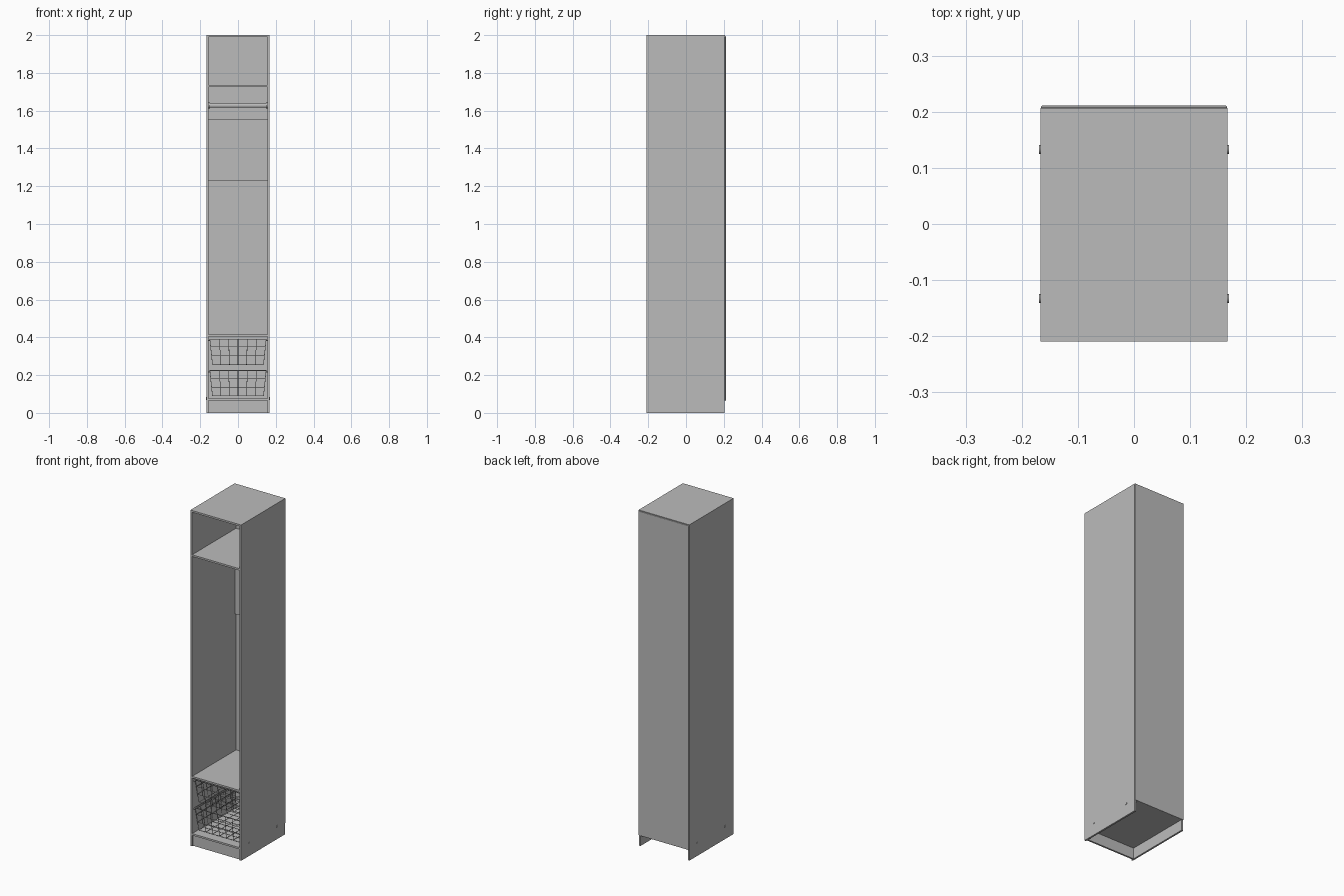
import bpy, bmesh
from math import pi
from mathutils import Matrix

if "Cube" in bpy.data.objects:
    bpy.data.objects.remove(bpy.data.objects["Cube"])

# One plain grey finish
grey = bpy.data.materials.new("light_grey")
grey.use_nodes = True
colour = (0.5, 0.5, 0.5, 1)
grey.diffuse_color = colour
grey.node_tree.nodes["Principled BSDF"].inputs["Base Color"].default_value = colour

W, FRONT, BACK = 0.167, -0.209, 0.205   # half width, front and back planes
T = 0.0105                              # board thickness
IN = W - T                              # inner half width


def add(name, data):
    obj = bpy.data.objects.new(name, data)
    bpy.context.collection.objects.link(obj)
    data.materials.append(grey)
    return obj


def box(name, x, y, z, bevel=0.0):
    """Board spanning the given (min, max) ranges."""
    bm = bmesh.new()
    bmesh.ops.create_cube(bm, size=1)
    for v in bm.verts:
        v.co = [r[0] if c < 0 else r[1] for c, r in zip(v.co, (x, y, z))]
    mesh = bpy.data.meshes.new(name)
    bm.to_mesh(mesh)
    bm.free()
    obj = add(name, mesh)
    if bevel:
        mod = obj.modifiers.new("bevel", "BEVEL")
        mod.width, mod.segments = bevel, 2
    return obj


def rod(name, centre, radius, length, squash=1.0, sides=16):
    """Cylinder along x, optionally narrowed in y."""
    bm = bmesh.new()
    bmesh.ops.create_cone(bm, cap_ends=True, segments=sides, radius1=radius,
                          radius2=radius, depth=length)
    bm.transform(Matrix.Translation(centre) @ Matrix.Diagonal((1, squash, 1, 1))
                 @ Matrix.Rotation(pi / 2, 4, "Y"))
    for f in bm.faces:
        f.smooth = len(f.verts) == 4
    mesh = bpy.data.meshes.new(name)
    bm.to_mesh(mesh)
    bm.free()
    return add(name, mesh)


def wires(name, paths, radius):
    """All wires of one part as a single bevelled curve; paths are (points, closed)."""
    curve = bpy.data.curves.new(name, "CURVE")
    curve.dimensions = "3D"
    curve.bevel_depth, curve.bevel_resolution = radius, 1
    curve.use_fill_caps = True
    for points, closed in paths:
        spline = curve.splines.new("POLY")
        spline.points.add(len(points) - 1)
        for p, co in zip(spline.points, points):
            p.co = (*co, 1)
        spline.use_cyclic_u = closed
    return add(name, curve)


# Carcass
for side, s in (("left", 1), ("right", -1)):
    box(f"{side}_side_panel", sorted((s * IN, s * W)), (FRONT, BACK), (0, 2 - T))
box("top_panel", (-W, W), (FRONT, BACK + 0.002), (2 - T, 2))
box("back_panel", (-W + 0.001, W - 0.001), (BACK, 0.211), (0.063, 2 - T / 2), 0.003)
for name, top in (("bottom_shelf", 0.075), ("basket_cover_shelf", 0.416), ("hat_shelf", 1.736)):
    box(name, (-IN, IN), (FRONT + 0.001, BACK), (top - T, top))
box("plinth", (-IN, IN), (FRONT + 0.009, FRONT + 0.019), (0, 0.0645))
box("back_brace", (-IN, IN), (BACK - T, BACK), (1.23, 1.556))

# Hanging rail with end holders
rod("clothes_rail", (0, 0, 1.628), 0.011, 2 * IN - 0.004, 0.6)
for side, s in (("left", 1), ("right", -1)):
    rod(f"{side}_rail_holder", (s * (IN - 0.004), 0, 1.627), 0.015, 0.008)

# Fixing caps on the outer sides
for side, s in (("left", 1), ("right", -1)):
    for end, y in (("front", -0.133), ("back", 0.133)):
        rod(f"{side}_{end}_cap", (s * W, y, 0.075), 0.008, 0.004)


def basket(name, low, high):
    """Tapered wire basket hung from a pair of side runners."""
    top_x, top_y, low_x, low_y = 0.149, 0.19, 0.135, 0.175

    def ring(t):
        x, y = low_x + (top_x - low_x) * t, low_y + (top_y - low_y) * t
        z = low + (high - low) * t
        return [(x, y, z), (-x, y, z), (-x, -y, z), (x, -y, z)]

    paths = [(ring(t), True) for t in (0, 0.35, 0.7)]
    nx, ny = 6, 8
    for i in range(nx + 1):
        f = 2 * i / nx - 1
        paths.append(([(f * top_x, -top_y, high), (f * low_x, -low_y, low),
                       (f * low_x, low_y, low), (f * top_x, top_y, high)], False))
    for i in range(ny + 1):
        f = 2 * i / ny - 1
        paths.append(([(-top_x, f * top_y, high), (-low_x, f * low_y, low),
                       (low_x, f * low_y, low), (top_x, f * top_y, high)], False))
    wires(f"{name}_mesh", paths, 0.0015)
    wires(f"{name}_rim", [(ring(1), True)], 0.0028)
    for side, s in (("left", 1), ("right", -1)):
        box(f"{name}_{side}_runner", sorted((s * (IN - 0.008), s * IN)),
            (-0.195, 0.195), (high - 0.01, high - 0.004))


basket("lower_basket", 0.09, 0.224)
basket("upper_basket", 0.256, 0.39)
